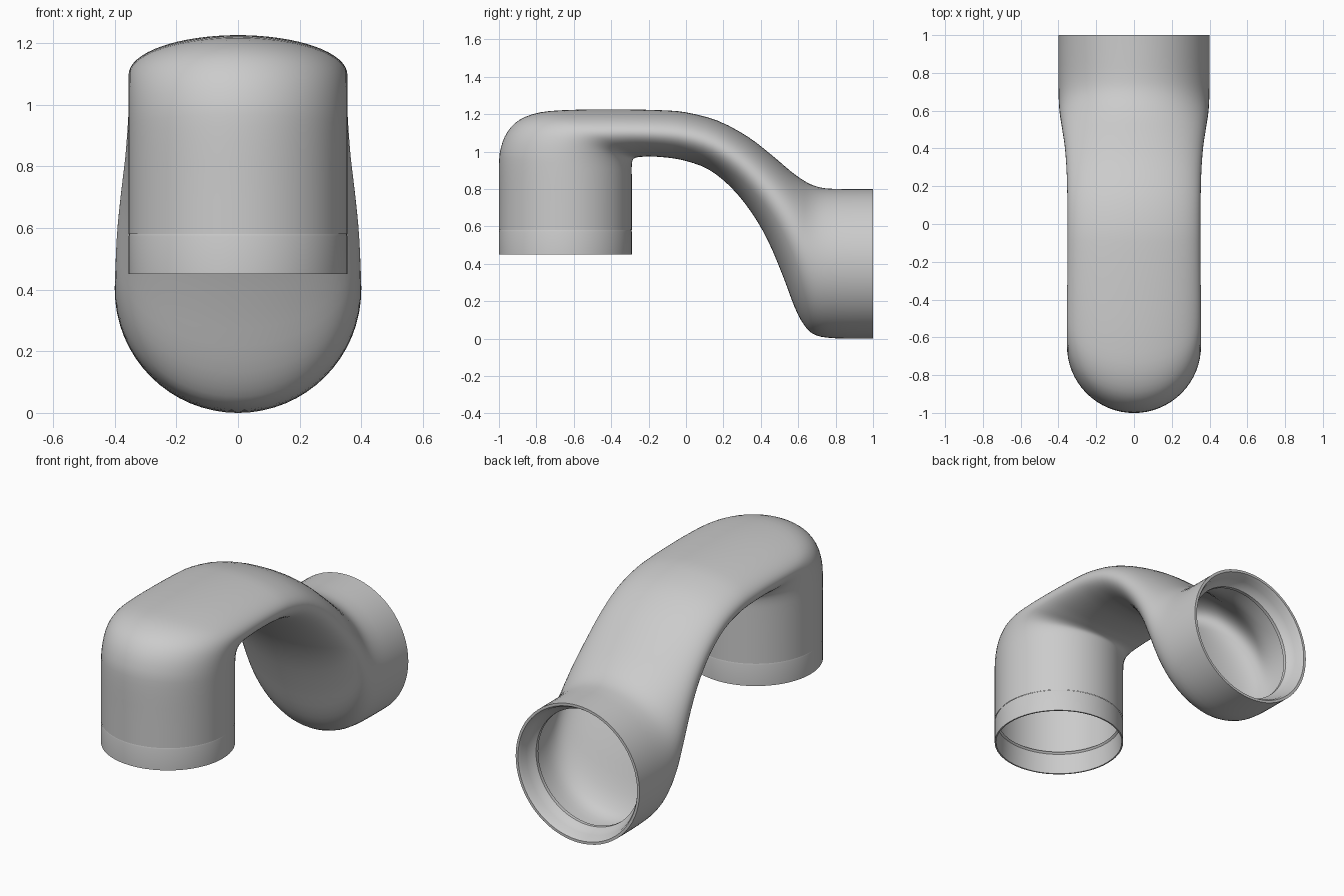
import bpy, bmesh
from math import sin, cos, pi
from mathutils import Vector

if "Cube" in bpy.data.objects:
    bpy.data.objects.remove(bpy.data.objects["Cube"])

SEG = 64


def loft(name, rings):
    """Skin a list of rings, each (outer yz, inner yz, half width), with open ends."""
    bm = bmesh.new()
    prev = None
    for oy, oz, iy, iz, w in rings:
        o, i = Vector((0, oy, oz)), Vector((0, iy, iz))
        c, r = (o + i) / 2, (o - i) / 2
        ring = [bm.verts.new(c + r * cos(2 * pi * k / SEG)
                             + Vector((w * sin(2 * pi * k / SEG), 0, 0))) for k in range(SEG)]
        if prev:
            for k in range(SEG):
                n = (k + 1) % SEG
                bm.faces.new((prev[k], prev[n], ring[n], ring[k]))
        prev = ring
    bmesh.ops.recalc_face_normals(bm, faces=bm.faces)
    me = bpy.data.meshes.new(name)
    bm.to_mesh(me)
    bm.free()
    ob = bpy.data.objects.new(name, me)
    bpy.context.collection.objects.link(ob)
    bpy.ops.object.select_all(action='DESELECT')
    ob.select_set(True)
    bpy.context.view_layer.objects.active = ob
    bpy.ops.object.shade_smooth_by_angle(angle=0.7)
    return ob


def smooth(keys, steps=3):
    """Catmull-Rom interpolation between the key sections."""
    out = []
    for n in range(len(keys) - 1):
        a, b = keys[max(n - 1, 0)], keys[n]
        c, d = keys[n + 1], keys[min(n + 2, len(keys) - 1)]
        for s in range(steps):
            t = s / steps
            out.append([0.5 * (2*q + (r-p)*t + (2*p-5*q+4*r-u)*t*t + (3*q-p-3*r+u)*t**3)
                        for p, q, r, u in zip(a, b, c, d)])
    return out + [keys[-1]]


# Curved pipe: outer (y, z), inner (y, z), half width of every section
W = 0.355
sections = [
    (-1, .58, -.29, .58, W),
    (-1, .75, -.29, .75, W),
    (-1, .93, -.29, .87, W),
    (-.99, 1.02, -.29, .92, W),
    (-.955, 1.105, -.287, .948, W),
    (-.89, 1.17, -.28, .962, W),
    (-.78, 1.21, -.265, .969, W),
    (-.62, 1.223, -.24, .972, W),
    (-.4, 1.226, -.19, .974, .353),
    (-.15, 1.222, -.1, .968, .352),
    (0, 1.21, 0, .95, .352),
    (.17, 1.165, .12, .905, .353),
    (.33, 1.08, .24, .81, .357),
    (.46, .98, .35, .675, .366),
    (.56, .895, .44, .52, .38),
    (.63, .845, .52, .33, .392),
    (.68, .82, .58, .17, .397),
    (.73, .806, .63, .075, .399),
    (.79, .801, .69, .02, .4),
    (.86, .8, .8, .002, .4),
    (1, .8, 1, 0, .4),
]
loft("curved_pipe", smooth(sections))

# Socket lip turned inward at the large rear opening
lip = [(1, .4), (1, .385), (.985, .375), (.95, .365), (.92, .35), (.905, .335),
       (.885, .335), (.88, .35)]
loft("rear_socket_lip", [(y, .4 + r, y, .4 - r, r) for y, r in lip])

# Collar around the downward opening, with a small inner ledge
collar = [(.34, .58), (.353, .58), (W, .572), (W, .45), (.347, .45), (.342, .57), (.332, .58)]
loft("lower_collar", [(-.645 - r, z, -.645 + r, z, r) for r, z in collar])
